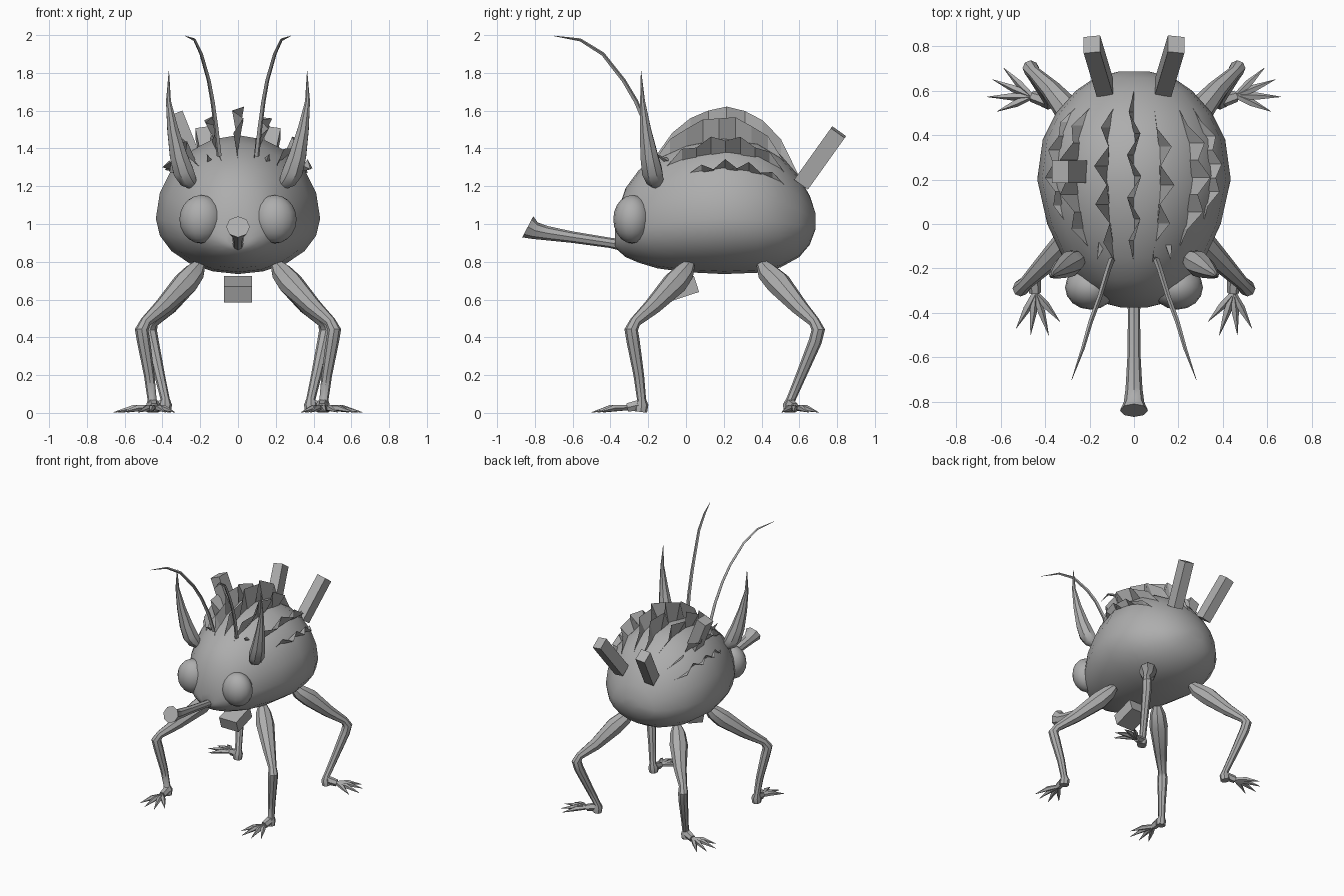
import bpy, bmesh, math
from mathutils import Vector, Matrix

cube = bpy.data.objects.get("Cube")
if cube:
    bpy.data.objects.remove(cube)

grey = bpy.data.materials.new("plain_grey")
grey.use_nodes = True
colour = (0.42, 0.42, 0.42, 1)
grey.diffuse_color = colour
grey.node_tree.nodes["Principled BSDF"].inputs["Base Color"].default_value = colour


def finish(name, bm, angle=40):
    bmesh.ops.recalc_face_normals(bm, faces=bm.faces)
    mesh = bpy.data.meshes.new(name)
    bm.to_mesh(mesh)
    bm.free()
    mesh.materials.append(grey)
    ob = bpy.data.objects.new(name, mesh)
    bpy.context.collection.objects.link(ob)
    if angle:
        bpy.ops.object.select_all(action="DESELECT")
        ob.select_set(True)
        bpy.context.view_layer.objects.active = ob
        bpy.ops.object.shade_smooth_by_angle(angle=math.radians(angle))
    return ob


def skin(bm, rings):
    """Join matching rings of points into a closed skin."""
    rows = [[bm.verts.new(p) for p in ring] for ring in rings]
    n = len(rows[0])
    for a, b in zip(rows, rows[1:]):
        for i in range(n):
            bm.faces.new((a[i], a[(i + 1) % n], b[(i + 1) % n], b[i]))
    bm.faces.new(rows[0])
    bm.faces.new(rows[-1])


def tube(bm, path, radii, sides=8):
    """Tapered tube along a path, with a ring carried round each bend."""
    pts = [Vector(p) for p in path]
    last = len(pts) - 1
    rings, q, old = [], None, None
    for i, p in enumerate(pts):
        t = (pts[min(i + 1, last)] - pts[max(i - 1, 0)]).normalized()
        q = t.to_track_quat("Z", "Y") if q is None else old.rotation_difference(t) @ q
        old = t
        rings.append([p + q @ Vector((math.cos(a), math.sin(a), 0)) * radii[i]
                      for a in (math.tau * k / sides for k in range(sides))])
    skin(bm, rings)


def flip(path, s):
    return [(x * s, y, z) for x, y, z in path]


def side_name(s):
    return "left" if s > 0 else "right"


# Body: rings along y as (y, half width, bottom, top)
RINGS = [(-.375, .06, .88, .98), (-.36, .12, .86, 1.07), (-.32, .19, .825, 1.19),
         (-.25, .255, .795, 1.285), (-.15, .32, .765, 1.36), (0, .39, .745, 1.43),
         (.2, .435, .735, 1.47), (.38, .41, .742, 1.44), (.5, .35, .77, 1.365),
         (.6, .26, .825, 1.25), (.655, .18, .89, 1.15), (.685, .07, .97, 1.06)]


def surface(y, a, lift=0):
    """Point on the body at y, angle a from straight up."""
    for r0, r1 in zip(RINGS, RINGS[1:]):
        if r0[0] <= y <= r1[0]:
            break
    k = (y - r0[0]) / (r1[0] - r0[0])
    _, w, lo, hi = (p + (q - p) * k for p, q in zip(r0, r1))
    mid = lo + (hi - lo) * 0.4
    up = math.cos(a)
    h = hi - mid if up > 0 else mid - lo
    return Vector(((w + lift) * math.sin(a), y, mid + (h + lift) * up))


bm = bmesh.new()
skin(bm, [[surface(r[0], math.tau * k / 20) for k in range(20)] for r in RINGS])
finish("body", bm, 60)


# Crinkled crest blades over the back: (angle, start y, end y, height)
def blade(name, deg, y0, y1, height, s=1):
    bm = bmesh.new()
    n, rows = 8, []
    for i in range(n + 1):
        k = i / n
        y = y0 + (y1 - y0) * k
        a = math.radians(deg) * s
        lift = height * math.sin(math.pi * k) ** 0.6
        tilt = 0.055 * (-1) ** i * (0 < i < n)
        rows.append((bm.verts.new(surface(y, a, -.01)),
                     bm.verts.new(surface(y, a + tilt, lift))))
    for (a, b), (c, d) in zip(rows, rows[1:]):
        bm.faces.new((a, c, d, b))
    finish(name, bm, 0)


blade("crest_middle", 0, -.17, .6, .155)
for s in (1, -1):
    blade("crest_inner_" + side_name(s), 16, -.17, .52, .125, s)
    blade("crest_outer_" + side_name(s), 37, -.1, .52, .1, s)
    blade("crest_low_" + side_name(s), 53, .02, .52, .05, s)


# Loose blocks
def block(name, size, centre, z_axis, x_hint=(1, 0, 0)):
    z = Vector(z_axis).normalized()
    y = z.cross(Vector(x_hint)).normalized()
    turn = Matrix((y.cross(z), y, z)).transposed().to_4x4()
    bm = bmesh.new()
    bmesh.ops.create_cube(bm, size=1)
    bm.transform(Matrix.Translation(centre) @ turn @ Matrix.Diagonal((*size, 1)))
    finish(name, bm, 0)


block("belly_block", (.15, .18, .09), (0, -.03, .655), (0, -.31, .95))
block("back_block", (.08, .1, .25), (-.285, .235, 1.47), (-.4, 0, 1))

# Paired parts
FRONT_LEG = [(.2, .02, .79), (.23, -.01, .745), (.28, -.06, .685), (.4, -.18, .56),
             (.49, -.27, .48), (.51, -.29, .44), (.5, -.28, .38), (.47, -.25, .2),
             (.455, -.235, .07), (.45, -.235, .045), (.45, -.24, .005)]
REAR_LEG = [(.2, .4, .79), (.23, .43, .745), (.28, .49, .685), (.37, .6, .56),
            (.45, .68, .48), (.465, .7, .44), (.455, .685, .38), (.415, .61, .2),
            (.385, .555, .07), (.385, .55, .045), (.39, .55, .005)]
LEG_RADII = [.03, .055, .066, .046, .03, .036, .035, .028, .024, .036, .034]

for s in (1, -1):
    side = side_name(s)

    # Eyes
    bm = bmesh.new()
    bmesh.ops.create_uvsphere(bm, u_segments=16, v_segments=10, radius=1)
    bm.transform(Matrix.Translation((.195 * s, -.285, 1.025))
                 @ Matrix.Diagonal((.115, .1, .128, 1)))
    finish("eye_" + side, bm, 60)

    # Horns
    bm = bmesh.new()
    tube(bm, flip([(.24, -.155, 1.21), (.265, -.165, 1.235), (.29, -.18, 1.28),
                   (.315, -.195, 1.36), (.345, -.215, 1.5), (.368, -.23, 1.65),
                   (.366, -.238, 1.81)], s), [.03, .05, .058, .05, .032, .014, .001])
    finish("horn_" + side, bm)

    # Antennae
    bm = bmesh.new()
    tube(bm, flip([(.1, -.16, 1.36), (.115, -.2, 1.5), (.135, -.265, 1.65),
                   (.155, -.33, 1.76), (.195, -.44, 1.9), (.23, -.56, 1.975),
                   (.28, -.7, 1.996)], s), [.014, .013, .012, .011, .01, .008, .001], 4)
    finish("antenna_" + side, bm)

    # Little brow spikes
    bm = bmesh.new()
    tube(bm, flip([(.15, -.09, 1.33), (.165, -.16, 1.37)], s), [.02, .001], 3)
    finish("brow_spike_" + side, bm, 0)

    # Tail blocks
    block("tail_block_" + side, (.075, .09, .34), (.16 * s, .71, 1.35), (.06 * s, .2, .28))

    # Legs with four-toed feet: (path, toe root, toe direction in degrees)
    for part, path, root, heading in (("front", FRONT_LEG, (.445, -.31, .028), -97),
                                      ("rear", REAR_LEG, (.46, .575, .028), 10)):
        bm = bmesh.new()
        tube(bm, flip(path, s), LEG_RADII, 8)
        finish(part + "_leg_" + side, bm)
        bm = bmesh.new()
        tube(bm, flip([path[-2], root], s), [.032, .026], 6)
        for spread, reach in ((-34, .17), (-11, .2), (13, .19), (35, .18)):
            a = math.radians(heading + spread)
            x, y, z = root
            along = [(x + math.cos(a) * d * reach, y + math.sin(a) * d * reach, h)
                     for d, h in ((-.05, z), (.45, .026), (1, .003))]
            tube(bm, flip(along, s), [.014, .018, .001], 5)
        for v in bm.verts:
            v.co.z = max(v.co.z, 0)
        finish(part + "_foot_" + side, bm)

# Trumpet-shaped snout
bm = bmesh.new()
tube(bm, [(0, -.32, .885), (0, -.4, .9), (0, -.6, .93), (0, -.74, .952),
          (0, -.8, .965), (0, -.838, .985)], [.032, .027, .03, .038, .046, .063])
finish("snout", bm)
